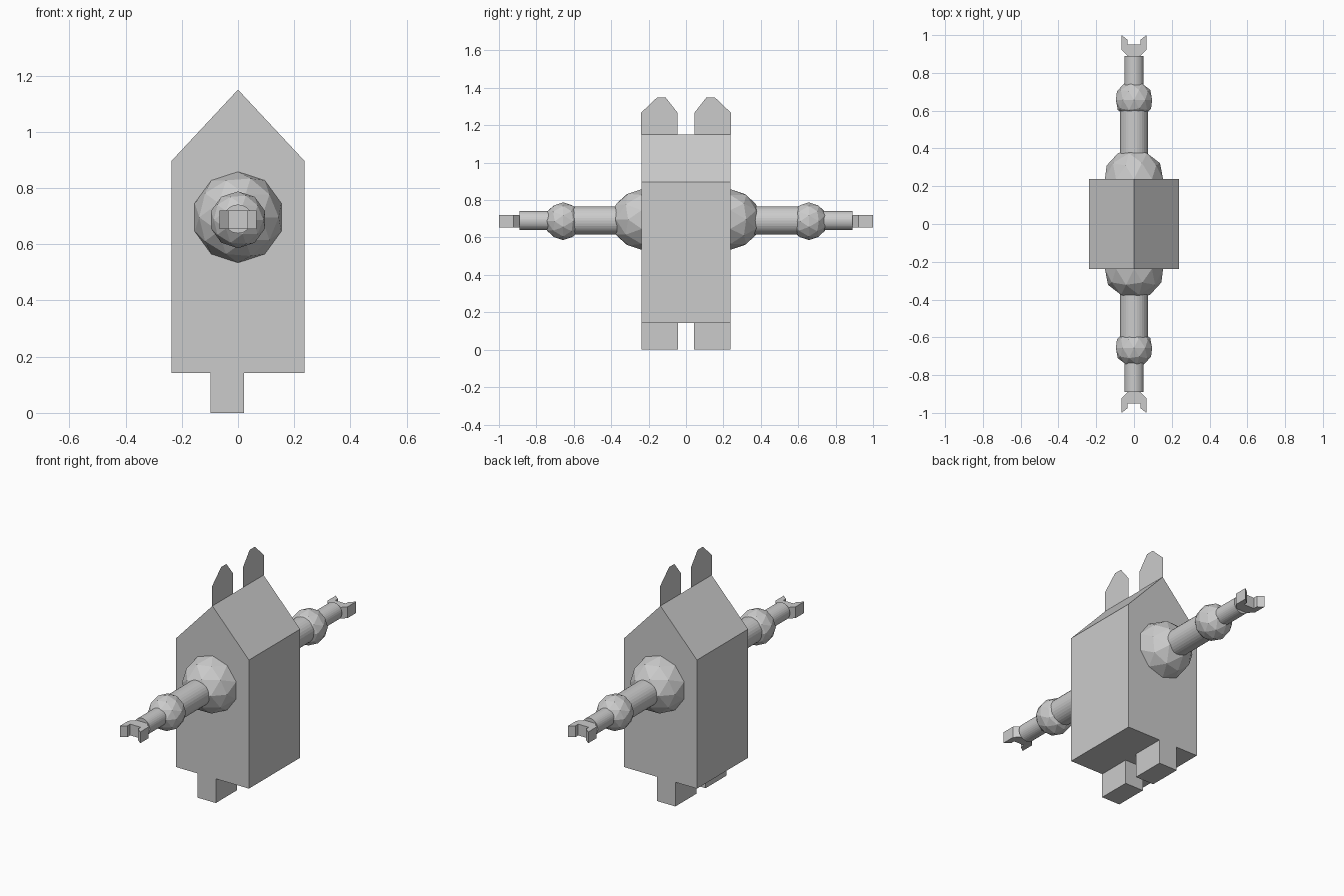
import bpy, bmesh, math
from mathutils import Matrix, Vector

if "Cube" in bpy.data.objects:
    bpy.data.objects.remove(bpy.data.objects["Cube"])

grey = bpy.data.materials.new("light grey")
grey.diffuse_color = (0.6, 0.6, 0.6, 1)
grey.use_nodes = True
grey.node_tree.nodes["Principled BSDF"].inputs["Base Color"].default_value = grey.diffuse_color
ARM_Z = 0.69


def add_object(name, bm):
    bmesh.ops.recalc_face_normals(bm, faces=bm.faces)
    mesh = bpy.data.meshes.new(name)
    bm.to_mesh(mesh)
    bm.free()
    mesh.materials.append(grey)
    obj = bpy.data.objects.new(name, mesh)
    bpy.context.collection.objects.link(obj)
    return obj


def prism(name, outline, direction):
    """Extrude a flat outline along a direction (None keeps a thin sheet)."""
    bm = bmesh.new()
    face = bm.faces.new([bm.verts.new(p) for p in outline])
    if direction:
        ext = bmesh.ops.extrude_face_region(bm, geom=[face], use_keep_orig=True)
        verts = [v for v in ext["geom"] if isinstance(v, bmesh.types.BMVert)]
        bmesh.ops.translate(bm, verts=verts, vec=Vector(direction))
    return add_object(name, bm)


def ball(name, y, z, radius):
    """Faceted ball with its pole pointing along the arm."""
    bm = bmesh.new()
    m = Matrix.Translation((0, y, z)) @ Matrix.Rotation(math.pi / 2, 4, 'X')
    bmesh.ops.create_icosphere(bm, subdivisions=2, radius=radius, matrix=m)
    return add_object(name, bm)


def rod(name, y0, y1, radius):
    bm = bmesh.new()
    m = Matrix.Translation((0, (y0 + y1) / 2, ARM_Z)) @ Matrix.Rotation(math.pi / 2, 4, 'X')
    bmesh.ops.create_cone(bm, cap_ends=True, segments=32, radius1=radius,
                          radius2=radius, depth=abs(y1 - y0), matrix=m)
    return add_object(name, bm)


# House-shaped body with its ridge running front to back
W = 0.237
body = [(-W, 0.142), (W, 0.142), (W, 0.896), (0, 1.15), (-W, 0.896)]
prism("body", [(x, -W, z) for x, z in body], (0, 2 * W, 0))

# Claw outline: half of it, then mirrored across x
claw_half = [(0.033, 0.888), (0.066, 0.922), (0.066, 1.0), (0.034, 0.975), (0.034, 0.95)]
claw = claw_half + [(-x, y) for x, y in reversed(claw_half)]
ear = [(0.045, 1.15), (0.24, 1.15), (0.24, 1.267), (0.156, 1.347), (0.108, 1.347), (0.045, 1.267)]

for side, s in (("front", -1), ("back", 1)):
    # Arm: shoulder, upper arm, elbow, forearm and claw
    ball(side + "_shoulder", s * 0.237, 0.696, 0.162)
    rod(side + "_upper_arm", s * 0.24, s * 0.65, 0.075)
    ball(side + "_elbow", s * 0.657, 0.687, 0.101)
    rod(side + "_forearm", s * 0.66, s * 0.89, 0.051)
    prism(side + "_claw", [(x, s * y, 0.654) for x, y in claw], (0, 0, 0.066))
    # Square foot, set slightly to one side
    foot = [(-0.097, 0.043), (0.022, 0.043), (0.022, W), (-0.097, W)]
    prism(side + "_foot", [(x, s * y, 0) for x, y in foot], (0, 0, 0.142))
    # Paper-thin ear standing on the ridge
    prism(side + "_ear", [(0, s * y, z) for y, z in ear], None)
